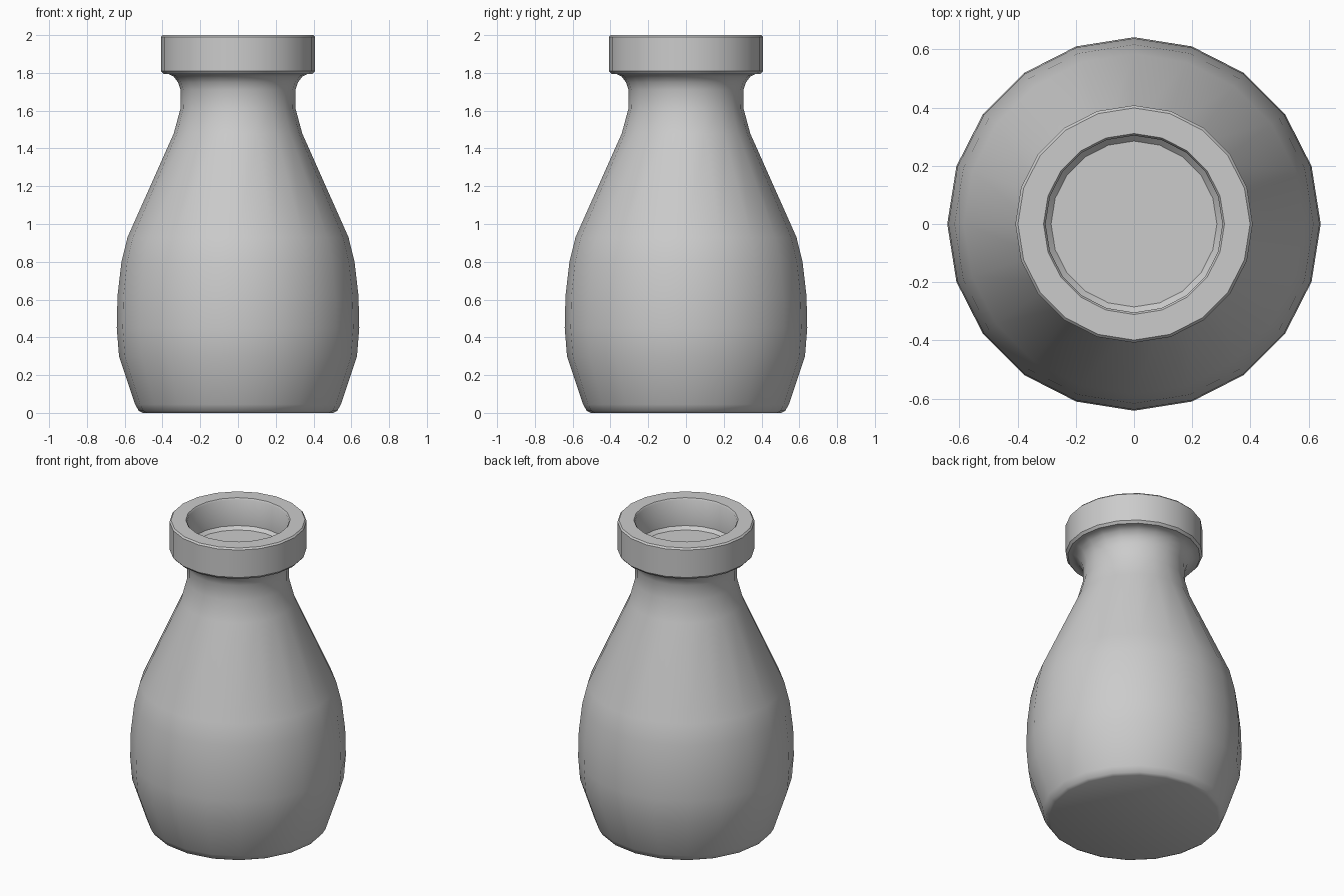
import bpy, bmesh, math

if "Cube" in bpy.data.objects:
    bpy.data.objects.remove(bpy.data.objects["Cube"])

SIDES = 20


def lathe(name, profile):
    """Revolve (radius, z) points around z, capping both ends."""
    bm = bmesh.new()
    rings = [[bm.verts.new((r * math.cos(2 * math.pi * i / SIDES),
                            r * math.sin(2 * math.pi * i / SIDES), z))
              for i in range(SIDES)] for r, z in profile]
    for a, b in zip(rings, rings[1:]):
        for i in range(SIDES):
            j = (i + 1) % SIDES
            bm.faces.new((a[i], a[j], b[j], b[i]))
    bm.faces.new(rings[0][::-1])
    bm.faces.new(rings[-1])
    mesh = bpy.data.meshes.new(name)
    bm.to_mesh(mesh)
    bm.free()
    obj = bpy.data.objects.new(name, mesh)
    bpy.context.collection.objects.link(obj)
    bpy.ops.object.select_all(action='DESELECT')
    obj.select_set(True)
    bpy.context.view_layer.objects.active = obj
    bpy.ops.object.shade_smooth_by_angle(angle=math.radians(40))
    return obj


# Bottle: base, belly, shoulder, neck, thick rim and recessed stopper floor
lathe("bottle", [
    (0.505, 0.0), (0.525, 0.01), (0.545, 0.045),
    (0.63, 0.30), (0.642, 0.45), (0.638, 0.62), (0.617, 0.80), (0.585, 0.93),
    (0.34, 1.48), (0.305, 1.61), (0.304, 1.71), (0.318, 1.75),
    (0.34, 1.78), (0.37, 1.795),
    (0.395, 1.795), (0.408, 1.81), (0.408, 1.99), (0.399, 2.0),
    (0.311, 2.0), (0.304, 1.99), (0.304, 1.82), (0.285, 1.80),
])
